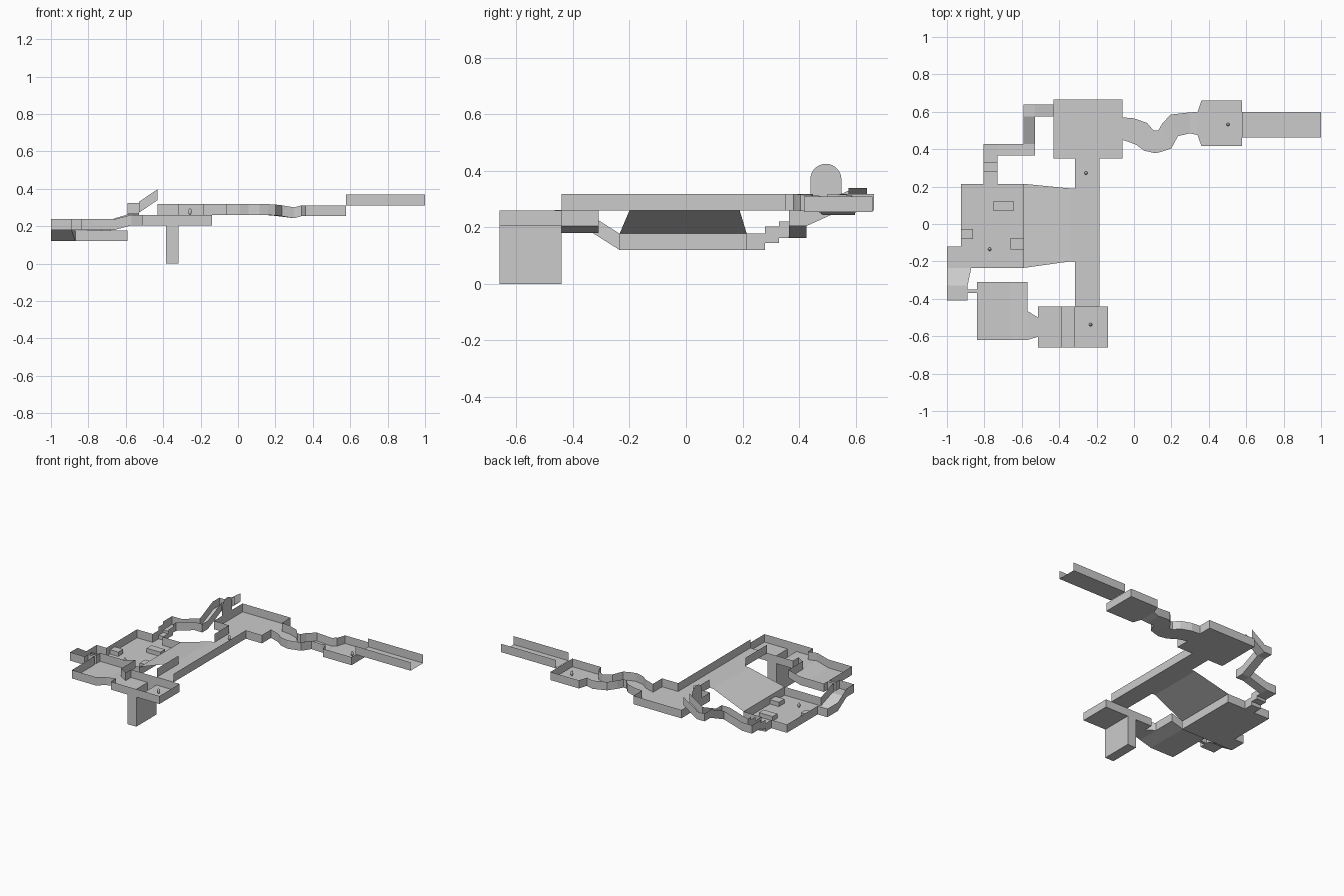
import bpy, math

if "Cube" in bpy.data.objects:
    bpy.data.objects.remove(bpy.data.objects["Cube"])

H = 0.058  # wall height


def mesh_object(name, verts, faces):
    me = bpy.data.meshes.new(name)
    me.from_pydata(verts, [], faces)
    me.update()
    ob = bpy.data.objects.new(name, me)
    bpy.context.collection.objects.link(ob)
    return ob


def room(name, pts, z=None, skip=(), h=H):
    """Floor polygon (counter-clockwise) with sheet walls on every edge not in skip."""
    floor = [(p[0], p[1], p[2] if z is None else z) for p in pts]
    n = len(floor)
    verts = floor + [(x, y, a + h) for x, y, a in floor]
    faces = [tuple(range(n))]
    for i in range(n):
        j = (i + 1) % n
        if i not in skip:
            faces.append((j, i, i + n, j + n))
    return mesh_object(name, verts, faces)


def strip(name, left, right, h=H):
    """Corridor floor between two 3D edge lines, with walls along both."""
    verts, faces, n = list(left) + list(right), [], len(left)
    verts += [(x, y, z + h) for x, y, z in verts]
    for i in range(n - 1):
        faces.append((i, i + n, i + n + 1, i + 1))
        if left[i][:2] != left[i + 1][:2]:
            faces.append((i, i + 1, i + 1 + 2 * n, i + 2 * n))
            faces.append((i + n + 1, i + n, i + 3 * n, i + 3 * n + 1))
    return mesh_object(name, verts, faces)


def run_x(name, y0, y1, prof):
    return strip(name, [(x, y1, z) for x, z in prof], [(x, y0, z) for x, z in prof])


def run_y(name, x0, x1, prof):
    return strip(name, [(x0, y, z) for y, z in prof], [(x1, y, z) for y, z in prof])


def rect(x0, y0, x1, y1):
    return [(x0, y0), (x1, y0), (x1, y1), (x0, y1)]


# North hall and the long corridor, with a gap facing the big ramp
room("north_hall", [(-.43, .35), (-.315, .35), (-.185, .35), (-.062, .35), (-.062, .45),
                    (-.062, .57), (-.062, .665), (-.43, .665)], .26, skip=(1, 4))
room("long_corridor", [(-.315, -.44), (-.185, -.44), (-.185, .35), (-.315, .35),
                       (-.315, .19), (-.315, -.2)], .26, skip=(0, 2, 4))

# South hall in two halves either side of the pit
room("south_hall_east", rect(-.318, -.66, -.14, -.44), .205, skip=(3,), h=.055)
room("south_hall_west", [(-.513, -.66), (-.385, -.66), (-.385, -.44), (-.513, -.44),
                         (-.513, -.5), (-.513, -.603)], .205, skip=(1, 4), h=.055)
room("pit", rect(-.385, -.66, -.318, -.44), 0, h=.205)
for name, y in (("pit_front_wall", -.66), ("pit_back_wall", -.44)):
    mesh_object(name, [(-.385, y, .205), (-.318, y, .205), (-.318, y, .26), (-.385, y, .26)],
                [(0, 1, 2, 3)])

# South-west room with its rising floor and narrowing neck
room("southwest_room", [(-.84, -.62), (-.66, -.62), (-.66, -.31), (-.84, -.31),
                        (-.84, -.35), (-.84, -.37)], .18, skip=(1, 4))
room("southwest_slope", [(-.66, -.62, .18), (-.57, -.62, .205), (-.57, -.465, .205),
                         (-.57, -.31, .205), (-.66, -.31, .18)], skip=(1, 4), h=.057)
room("southwest_neck", [(-.57, -.62), (-.513, -.603), (-.513, -.5), (-.57, -.465)],
     .205, skip=(1, 3), h=.055)
run_x("narrow_link", -.37, -.35, [(-.89, .18), (-.84, .18)])

# West passage sloping down into the big room
room("west_landing", [(-1, -.41), (-.89, -.41), (-.89, -.37), (-.89, -.35), (-.89, -.33),
                      (-1, -.33)], .18, skip=(2, 4))
room("west_slope", [(-1, -.33, .18), (-.89, -.33, .18), (-.87, -.235, .12), (-1, -.235, .12)],
     skip=(0, 2))
room("west_entry", rect(-1, -.235, -.925, -.12), .12, skip=(0, 1))

# Big west room, its blocks and the wide ramp off its east wall
room("west_hall", [(-.925, -.235), (-.87, -.235), (-.592, -.235), (-.592, .215), (-.73, .215),
                   (-.805, .215), (-.925, .215), (-.925, -.12)], .12, skip=(0, 4, 7))
mesh_object("wide_ramp", [(-.592, -.235, .178), (-.34, -.2, .26), (-.315, -.2, .26),
                          (-.315, .19, .26), (-.34, .19, .26), (-.592, .215, .178)],
            [(0, 1, 4, 5), (1, 2, 3, 4)])
for i, (x0, y0, x1, y1) in enumerate([(-.75, .07, -.645, .122), (-.925, -.08, -.862, -.027),
                                      (-.66, -.135, -.592, -.075)]):
    bpy.ops.mesh.primitive_cube_add(size=1, location=((x0 + x1) / 2, (y0 + y1) / 2, .135))
    block = bpy.context.object
    block.name = f"block_{i + 1}"
    block.scale = (x1 - x0, y1 - y0, .03)

# Stairs and climbing passage to the north hall
run_y("stairs", -.805, -.73, [(.215, .12), (.28, .12), (.28, .145), (.33, .145),
                              (.33, .163), (.365, .163)])
room("stair_landing", rect(-.805, .365, -.73, .427), .163, skip=(0, 1))
run_x("passage_slope", .365, .427, [(-.73, .163), (-.59, .205)])
room("passage_corner", rect(-.59, .365, -.53, .427), .205, skip=(2, 3))
run_y("passage_ramp", -.59, -.53, [(.427, .205), (.575, .272)])
room("upper_corner", rect(-.59, .575, -.53, .64), .272, skip=(0, 1), h=.053)
run_x("upper_ramp", .575, .64, [(-.53, .272), (-.43, .34)])

# Arched door panel in the north hall
arch = [(-.43, .44, .26), (-.43, .55, .26)]
arch += [(-.43, .495 + .055 * math.cos(a), .37 + .055 * math.sin(a))
         for a in (math.pi * k / 14 for k in range(15))]
mesh_object("arched_door", arch, [tuple(range(len(arch)))])

# Winding path to the east
strip("winding_path",
      [(-.062, .57, .26), (0, .565, .26), (.07, .54, .26), (.105, .5, .26), (.13, .5, .26),
       (.15, .535, .26), (.195, .585, .256), (.3, .597, .243), (.34, .6, .254)],
      [(-.062, .45, .26), (.01, .425, .26), (.055, .392, .26), (.115, .378, .26),
       (.16, .39, .26), (.2, .405, .258), (.235, .47, .254), (.3, .485, .243), (.34, .475, .254)])

# East room and the raised open-ended corridor
room("east_room", [(.34, .475), (.36, .418), (.578, .418), (.578, .66), (.36, .66), (.34, .6)],
     .254, skip=(5,), h=.056)
run_x("end_corridor", .462, .6, [(.578, .312), (1, .312)])

# Small standing markers
for i, (x, y, z) in enumerate([(-.772, -.135, .12), (-.257, .272, .26),
                               (.503, .532, .254), (-.232, -.538, .205)]):
    bpy.ops.mesh.primitive_uv_sphere_add(segments=12, ring_count=8, radius=1,
                                         location=(x, y, z + .018))
    marker = bpy.context.object
    marker.name = f"marker_{i + 1}"
    marker.scale = (.009, .009, .018)
    bpy.ops.object.shade_smooth_by_angle()
